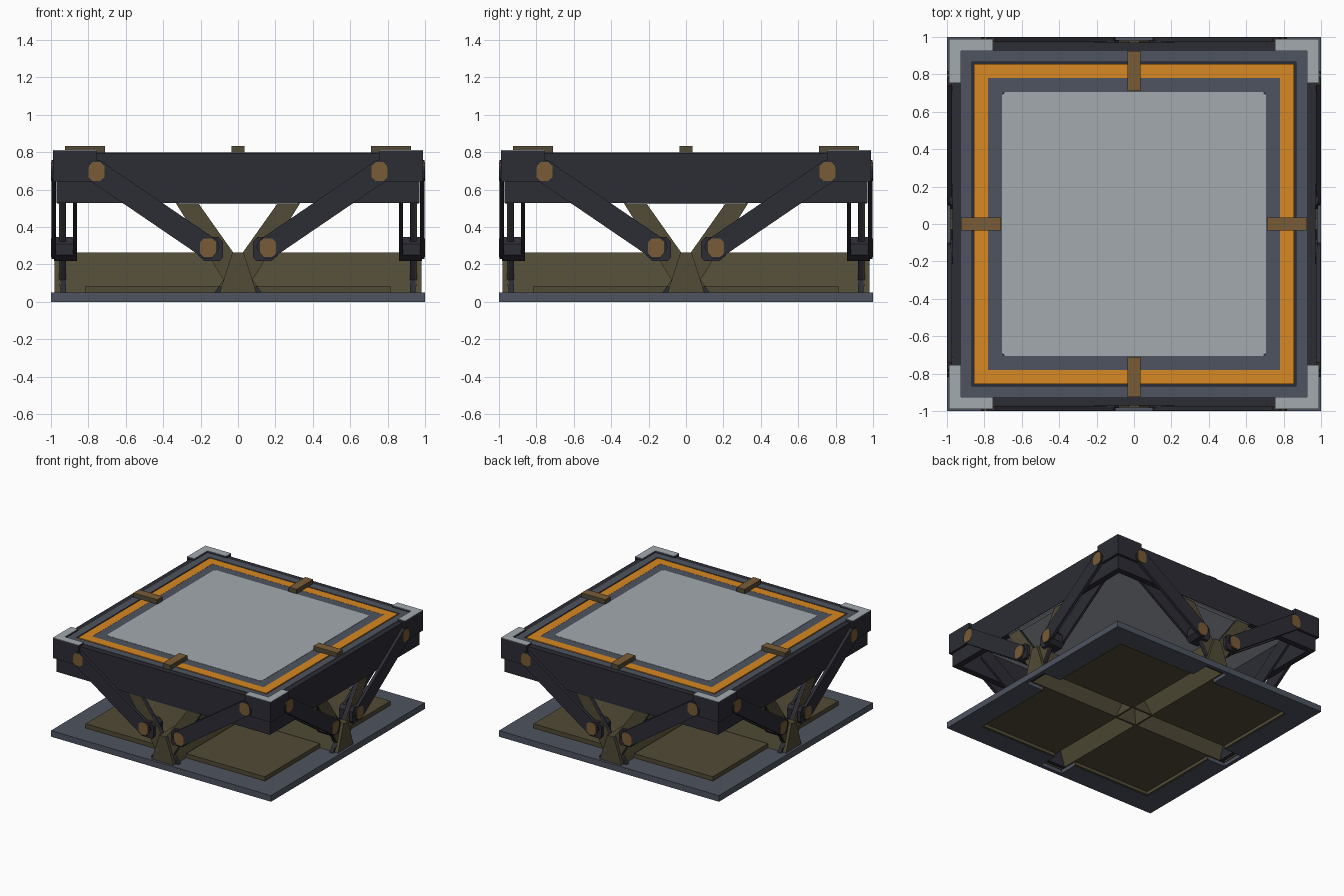
import bpy, bmesh, math
from mathutils import Matrix, Vector

if "Cube" in bpy.data.objects:
    bpy.data.objects.remove(bpy.data.objects["Cube"])


def material(name, r, g, b):
    m = bpy.data.materials.new(name)
    m.diffuse_color = (r, g, b, 1)
    m.use_nodes = True
    m.node_tree.nodes["Principled BSDF"].inputs["Base Color"].default_value = m.diffuse_color
    return m


SLATE = material("slate", .076, .087, .115)
GRAY = material("light_gray", .36, .40, .43)
ORANGE = material("orange", .68, .25, .016)
DARK = material("dark_metal", .025, .025, .035)
OLIVE = material("olive", .082, .070, .037)
BROWN = material("bronze", .19, .105, .037)


def finish(bm, name, mat, turn=0):
    bmesh.ops.transform(bm, matrix=Matrix.Rotation(turn * math.pi / 2, 4, 'Z'), verts=bm.verts)
    bmesh.ops.recalc_face_normals(bm, faces=bm.faces)
    me = bpy.data.meshes.new(name)
    bm.to_mesh(me)
    bm.free()
    me.materials.append(mat)
    ob = bpy.data.objects.new(name, me)
    bpy.context.collection.objects.link(ob)
    return ob


def extrude(name, pts, shift, mat, turn=0):
    """Solid made by pushing a flat outline along a vector."""
    bm = bmesh.new()
    a = [bm.verts.new(p) for p in pts]
    b = [bm.verts.new(Vector(p) + Vector(shift)) for p in pts]
    bm.faces.new(a)
    bm.faces.new(b[::-1])
    for i in range(len(a)):
        j = (i + 1) % len(a)
        bm.faces.new((a[i], a[j], b[j], b[i]))
    return finish(bm, name, mat, turn)


def box(name, x0, x1, y0, y1, z0, z1, mat, turn=0):
    pts = [(x0, y0, z0), (x1, y0, z0), (x1, y1, z0), (x0, y1, z0)]
    return extrude(name, pts, (0, 0, z1 - z0), mat, turn)


def profile(name, xz, y0, y1, mat, turn=0):
    return extrude(name, [(x, y0, z) for x, z in xz], (0, y1 - y0, 0), mat, turn)


def bar(name, a, b, width, ext, y0, y1, mat, turn):
    """Flat bar between two points of a side plane, with clipped corners."""
    a, b = Vector(a), Vector(b)
    d = (b - a).normalized()
    n = Vector((-d.y, d.x)) * width / 2
    e, c = d * ext, d * (ext * .4)
    pts = [a - e - n * .6, a - c - n, b + c - n, b + e - n * .6,
           b + e + n * .6, b + c + n, a - c + n, a - e + n * .6]
    profile(name, pts, y0, y1, mat, turn)


def ring(name, outer, inner, z0, z1, mat):
    """Square frame with an open middle."""
    bm = bmesh.new()
    loops = []
    for r, z in ((outer, z0), (outer, z1), (inner, z1), (inner, z0)):
        loops.append([bm.verts.new((r * sx, r * sy, z))
                      for sx, sy in ((-1, -1), (1, -1), (1, 1), (-1, 1))])
    for k in range(4):
        p, q = loops[k], loops[(k + 1) % 4]
        for i in range(4):
            j = (i + 1) % 4
            bm.faces.new((p[i], p[j], q[j], q[i]))
    return finish(bm, name, mat)


# Crossing hollow ridges
for t in range(2):
    profile("base_ridge", [(-.105, .03), (-.03, .265), (.03, .265), (.105, .03),
                           (.09, .03), (.02, .25), (-.02, .25), (-.09, .03)], -.975, .975, OLIVE, t)

# Tray: open dark walls below, layered top
ring("tray_wall", .97, .92, .53, .795, DARK)
box("tray_bottom", -.92, .92, -.92, .92, .745, .76, GRAY)
box("top_bed", -.92, .92, -.92, .92, .76, .786, DARK)
ring("outer_trim", .925, .865, .77, .798, SLATE)
ring("orange_band", .855, .78, .77, .798, ORANGE)
ring("inner_trim", .78, .70, .77, .797, SLATE)
c = .015
R = .705
extrude("top_panel", [(-R + c, -R, .77), (R - c, -R, .77), (R, -R + c, .77), (R, R - c, .77),
                      (R - c, R, .77), (-R + c, R, .77), (-R, R - c, .77), (-R, -R + c, .77)],
        (0, 0, .029), GRAY)

# Everything that repeats on the four sides
for t in range(4):
    # Base frame corner, its olive lining and the pad inside it
    extrude("base_frame", [(x, y, 0) for x, y in ((.10, -1), (1, -1), (1, -.10), (.82, -.10),
                                                  (.82, -.82), (.10, -.82))], (0, 0, .05), SLATE, t)
    extrude("base_lining", [(x, y, .004) for x, y in ((.10, -.82), (.82, -.82), (.82, -.10), (.805, -.10),
                                                      (.805, -.805), (.10, -.805))], (0, 0, .046), OLIVE, t)
    box("base_front_edge", -.10, .10, -1, -.97, 0, .05, SLATE, t)
    box("base_pad", .10, .815, -.815, -.10, .03, .085, OLIVE, t)
    profile("ridge_end", [(-.105, .03), (.105, .03), (.03, .265), (-.03, .265)], -.98, -.965, OLIVE, t)
    box("top_clip", -.036, .036, -.925, -.71, .79, .831, OLIVE, t)
    box("top_clip_face", -.036, .036, -.925, -.71, .831, .834, BROWN, t)
    box("tray_lip", -.32, .32, -.965, -.925, .524, .532, GRAY, t)

    # L-shaped corner block with gray cap
    ell = [(.755, -.99), (.99, -.99), (.99, -.755), (.925, -.755), (.925, -.925), (.755, -.925)]
    extrude("corner_block", [(x, y, .645) for x, y in ell], (0, 0, .163), DARK, t)
    extrude("corner_cap", [(x, y, .808) for x, y in ell], (0, 0, .004), GRAY, t)

    for s in (-1, 1):
        low, high = (s * .16, .29), (s * .757, .697)
        # Paired arm plates, clevis and pins
        bar("arm_outer", low, high, .12, .05, -.997, -.972, DARK, t)
        bar("arm_inner", low, (s * .72, .672), .12, .05, -.882, -.862, DARK, t)
        profile("clevis", [(s * x, z) for x, z in
                           ((.095, .22), (.18, .22), (.215, .25), (.215, .31),
                            (.18, .348), (.105, .348), (.08, .32), (.08, .24))],
                -.985, -.862, DARK, t)
        for (px, pz), y1 in ((low, -.95), (high, -.95)):
            pin = [(px + .043 * x, pz + .05 * z) for x, z in
                   ((-.5, -1), (.5, -1), (1, -.6), (1, .6), (.5, 1), (-.5, 1), (-1, .6), (-1, -.6))]
            profile("pivot_pin", pin, -1.0, y1, BROWN, t)
        # Crossing strut: dark bar with an olive outer face
        profile("cross_strut", [(s * .352, .56), (s * .235, .56), (s * -.14, .03), (s * .023, .03)],
                -.95, -.92, DARK, t)
        profile("strut_face", [(s * .352, .56), (s * .235, .56), (s * -.10, .086), (s * .058, .086)],
                -.956, -.95, OLIVE, t)
